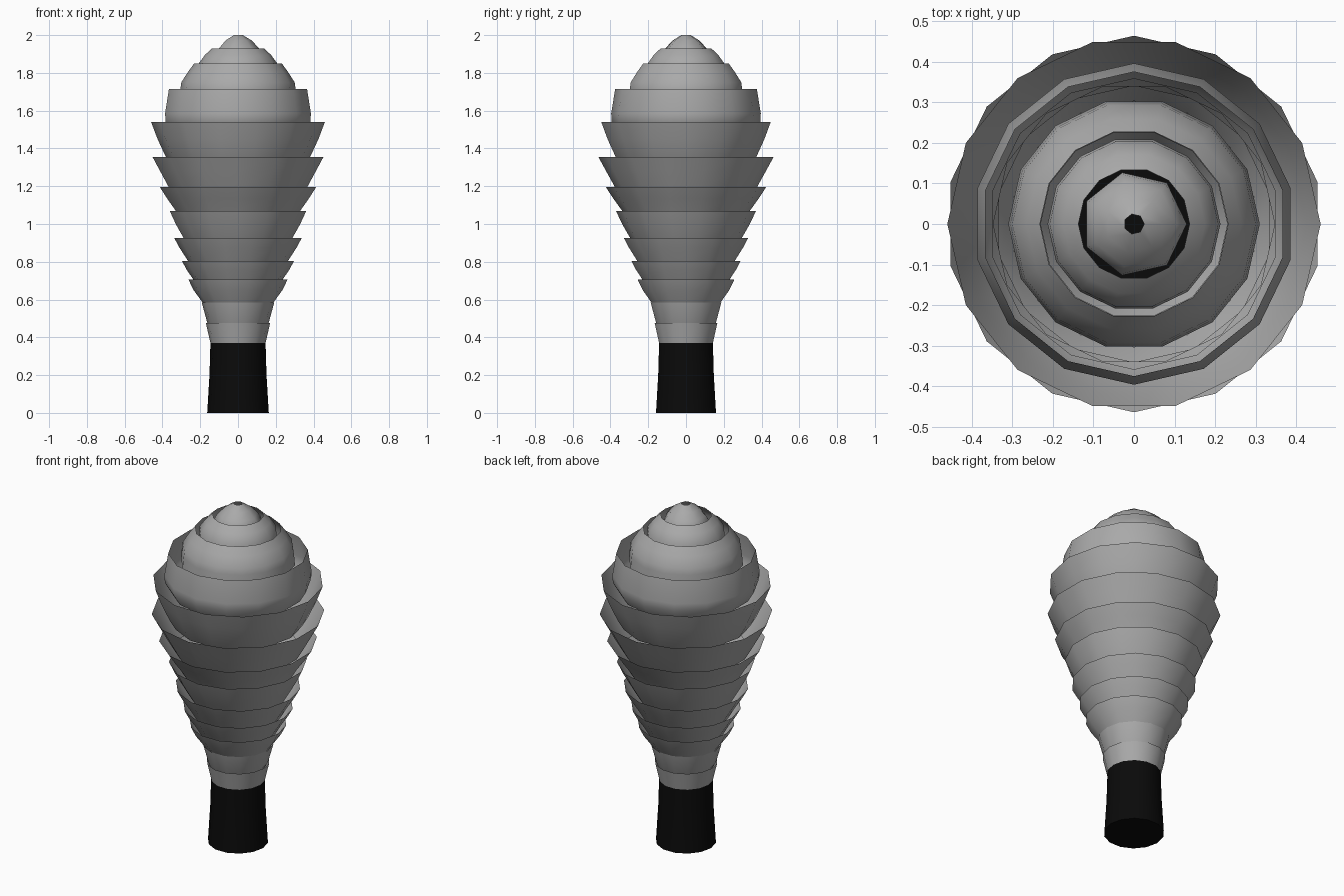
import bpy, bmesh, math

old = bpy.data.objects.get("Cube")
if old:
    bpy.data.objects.remove(old, do_unlink=True)


def material(name, value):
    mat = bpy.data.materials.new(name)
    mat.use_nodes = True
    colour = (value, value, value, 1)
    mat.diffuse_color = colour
    mat.node_tree.nodes["Principled BSDF"].inputs["Base Color"].default_value = colour
    return mat


GREY = material("foliage grey", 0.4)
BLACK = material("trunk black", 0.003)


def lathe(name, profile, mat, sides=14, turn=0.0, capped=False):
    """Spin a (radius, height) profile into an open or capped faceted shell."""
    bm = bmesh.new()
    rings = []
    for r, z in profile:
        angles = [turn + math.tau * i / sides for i in range(sides)]
        rings.append([bm.verts.new((r * math.cos(a), r * math.sin(a), z)) for a in angles])
    for low, high in zip(rings, rings[1:]):
        for i in range(sides):
            j = (i + 1) % sides
            bm.faces.new((low[i], low[j], high[j], high[i]))
    if capped:
        bm.faces.new(rings[0][::-1])
        bm.faces.new(rings[-1])
    for f in bm.faces:
        f.smooth = True
    mesh = bpy.data.meshes.new(name)
    bm.to_mesh(mesh)
    bm.free()
    if capped:
        mesh.set_sharp_from_angle(angle=math.radians(40))
    mesh.materials.append(mat)
    obj = bpy.data.objects.new(name, mesh)
    bpy.context.collection.objects.link(obj)
    return obj


# Trunk, flared at the foot and ending inside the lowest tiers
lathe("trunk", [(0.163, 0), (0.151, 0.2), (0.146, 0.37), (0.14, 0.5)], BLACK, capped=True)

# Foliage tiers from the bottom up: quarter-turned or not, then visible profile
TIERS = [
    (False, [(0.146, 0.37), (0.17, 0.475)]),
    (False, [(0.162, 0.475), (0.192, 0.585)]),
    (False, [(0.188, 0.585), (0.235, 0.65), (0.262, 0.705)]),
    (False, [(0.236, 0.705), (0.273, 0.76), (0.297, 0.805)]),
    (False, [(0.265, 0.805), (0.31, 0.875), (0.337, 0.925)]),
    (True, [(0.295, 0.925), (0.338, 1.0), (0.371, 1.07)]),
    (True, [(0.338, 1.07), (0.385, 1.135), (0.424, 1.195)]),
    (True, [(0.376, 1.195), (0.423, 1.28), (0.464, 1.355)]),
    (False, [(0.382, 1.355), (0.426, 1.45), (0.46, 1.54)]),
    (True, [(0.393, 1.54), (0.396, 1.585), (0.375, 1.715)]),
    (False, [(0.305, 1.715), (0.3, 1.75), (0.265, 1.805), (0.232, 1.85)]),
    (False, [(0.208, 1.85), (0.175, 1.895), (0.137, 1.93)]),
]
for number, (turned, profile) in enumerate(TIERS, 1):
    if number > 1:
        # Hidden lower lip tucked inside the tier below
        r, z = profile[0]
        profile = [(r - (0.035 if number < 11 else -0.005), z - 0.06)] + profile
    lathe(f"foliage_tier_{number}", profile, GREY, turn=math.pi / 2 if turned else 0.0)

# Small rounded tip with a hole at the very top
lathe("foliage_tip", [(0.13, 1.885), (0.125, 1.91), (0.107, 1.935),
                      (0.072, 1.972), (0.025, 2.0)], GREY, sides=7)
